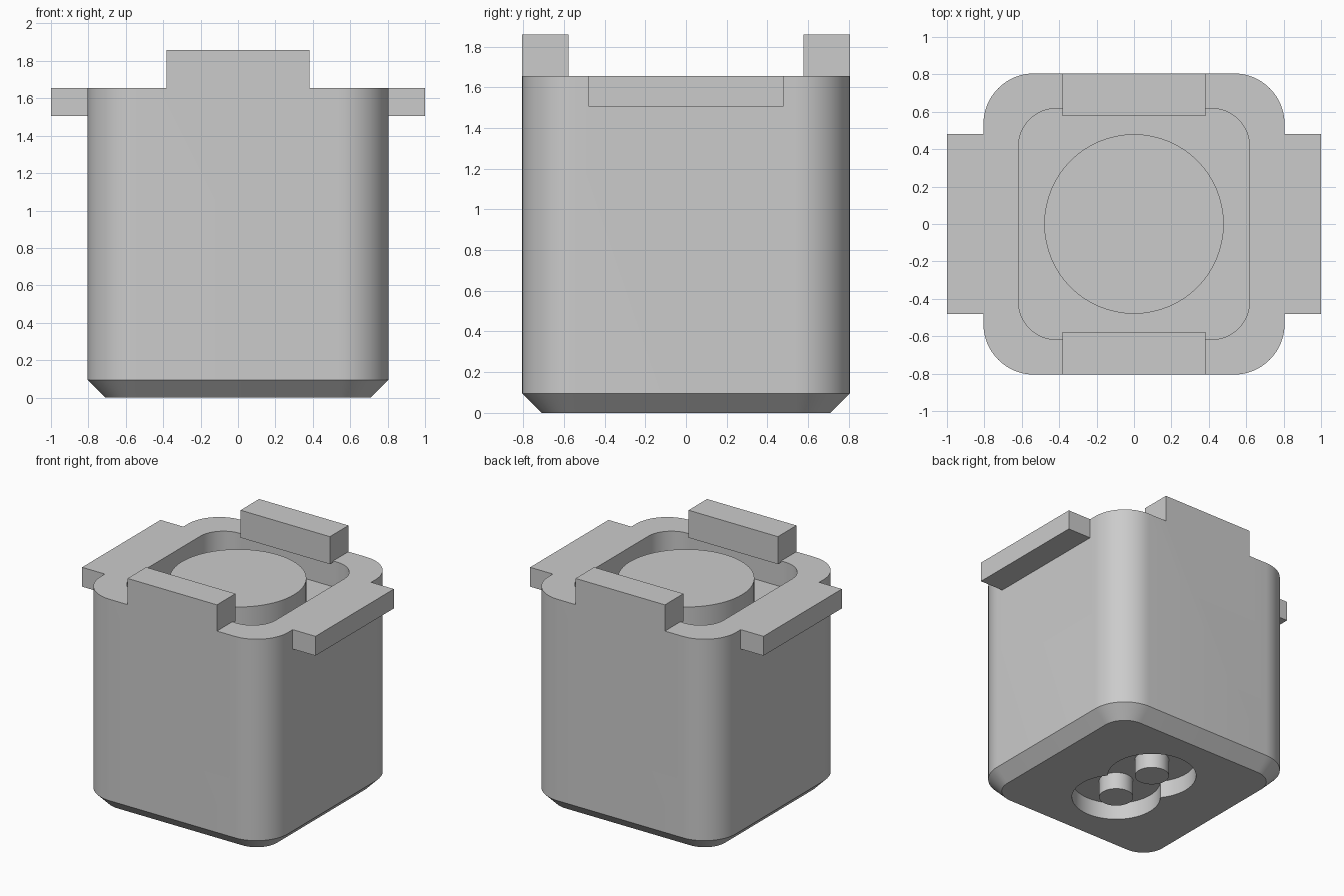
import bpy
import bmesh
from math import cos, sin, pi, radians

# Remove the default cube
if "Cube" in bpy.data.objects:
    bpy.data.objects.remove(bpy.data.objects["Cube"], do_unlink=True)

grey = bpy.data.materials.new("light_grey")
grey.use_nodes = True
colour = (0.6, 0.6, 0.6, 1)
grey.diffuse_color = colour
grey.node_tree.nodes["Principled BSDF"].inputs["Base Color"].default_value = colour

RIM = 1.655      # height of the rim
FLOOR = 1.455    # floor of the top recess


def rounded_square(half, radius, steps=16):
    """Outline of a square with rounded corners, counter-clockwise."""
    c = half - radius
    points = []
    for quarter, (sx, sy) in enumerate([(1, 1), (-1, 1), (-1, -1), (1, -1)]):
        for i in range(steps + 1):
            a = (quarter + i / steps) * pi / 2
            points.append((sx * c + radius * cos(a), sy * c + radius * sin(a)))
    return points


def circle(radius, cy=0, steps=64):
    return [(radius * cos(2 * pi * i / steps), cy + radius * sin(2 * pi * i / steps))
            for i in range(steps)]


def box(x0, x1, y0, y1):
    return [(x0, y0), (x1, y0), (x1, y1), (x0, y1)]


def loft(name, layers):
    """Solid through stacked outlines, given as (outline, height) pairs."""
    bm = bmesh.new()
    rings = [[bm.verts.new((x, y, z)) for x, y in outline] for outline, z in layers]
    n = len(rings[0])
    for low, high in zip(rings, rings[1:]):
        for i in range(n):
            j = (i + 1) % n
            bm.faces.new((low[i], low[j], high[j], high[i]))
    bm.faces.new(rings[0][::-1])
    bm.faces.new(rings[-1])
    mesh = bpy.data.meshes.new(name)
    bm.to_mesh(mesh)
    bm.free()
    mesh.materials.append(grey)
    obj = bpy.data.objects.new(name, mesh)
    bpy.context.collection.objects.link(obj)
    return obj


def combine(target, tool, operation):
    """Apply a boolean and discard the tool."""
    tool.hide_render = True
    mod = target.modifiers.new(operation.lower(), 'BOOLEAN')
    mod.object = tool
    mod.operation = operation
    mod.solver = 'EXACT'
    bpy.context.view_layer.objects.active = target
    bpy.ops.object.modifier_apply(modifier=mod.name)
    bpy.data.objects.remove(tool, do_unlink=True)


# Rounded body with a chamfered base
body = loft("body", [(rounded_square(0.71, 0.175), 0),
                     (rounded_square(0.805, 0.27), 0.095),
                     (rounded_square(0.805, 0.27), RIM)])

# Recess in the top
combine(body, loft("top_recess", [(rounded_square(0.617, 0.2), FLOOR),
                                  (rounded_square(0.617, 0.2), RIM + 0.1)]), 'DIFFERENCE')

# Side handles, and raised tabs at front and back
for s in (-1, 1):
    x0, x1 = sorted((s * 0.7, s))
    handle = box(x0, x1, -0.48, 0.48)
    combine(body, loft("side_handle", [(handle, 1.505), (handle, RIM)]), 'UNION')
    y0, y1 = sorted((s * 0.578, s * 0.805))
    tab = box(-0.383, 0.383, y0, y1)
    combine(body, loft("end_tab", [(tab, RIM - 0.01), (tab, 1.858)]), 'UNION')

# Two overlapping round sockets in the underside
for s in (-1, 1):
    hole = circle(0.31, s * 0.195)
    combine(body, loft("socket", [(hole, -0.1), (hole, 0.13)]), 'DIFFERENCE')

# Round boss in the top recess
parts = [body, loft("top_disc", [(circle(0.48), FLOOR - 0.01), (circle(0.48), RIM)])]

# Pegs inside the sockets
for s, side in ((-1, "front"), (1, "back")):
    peg = circle(0.12, s * 0.195, 40)
    parts.append(loft(side + "_socket_peg", [(peg, 0), (peg, 0.14)]))

# Smooth the curved walls, keep edges sharp
bpy.ops.object.select_all(action='DESELECT')
for part in parts:
    part.select_set(True)
bpy.context.view_layer.objects.active = body
bpy.ops.object.shade_smooth_by_angle(angle=radians(30))
